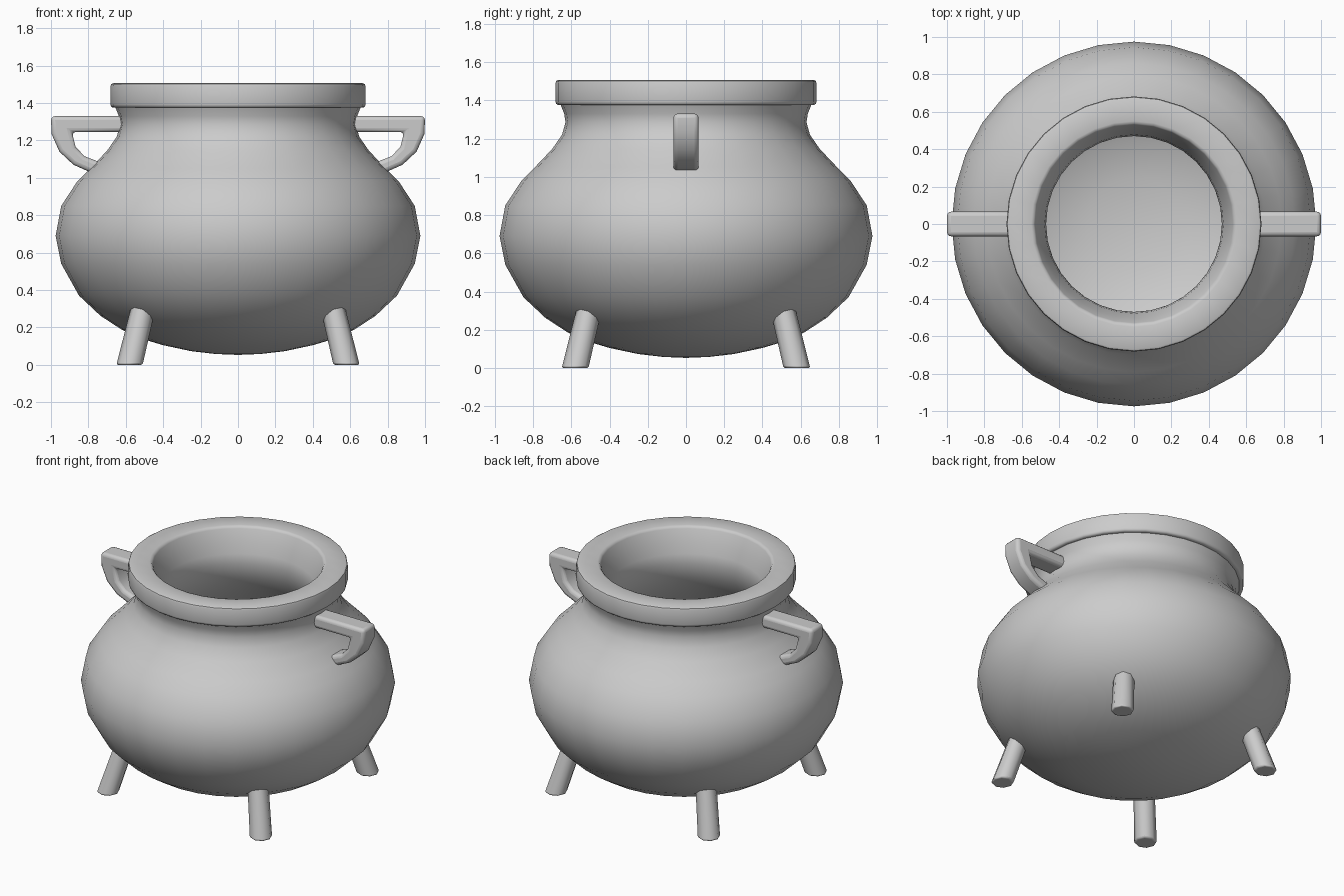
import bpy, bmesh, math
from mathutils import Vector

if "Cube" in bpy.data.objects:
    bpy.data.objects.remove(bpy.data.objects["Cube"])


def finish(name, bm, bevel=0.0, angle=40):
    bmesh.ops.recalc_face_normals(bm, faces=bm.faces)
    mesh = bpy.data.meshes.new(name)
    bm.to_mesh(mesh)
    bm.free()
    ob = bpy.data.objects.new(name, mesh)
    bpy.context.collection.objects.link(ob)
    if bevel:
        mod = ob.modifiers.new("soft_edges", 'BEVEL')
        mod.width = bevel
        mod.segments = 3
        mod.limit_method = 'ANGLE'
        mod.angle_limit = math.radians(50)
    bpy.ops.object.select_all(action='DESELECT')
    ob.select_set(True)
    bpy.context.view_layer.objects.active = ob
    bpy.ops.object.shade_smooth_by_angle(angle=math.radians(angle))
    return ob


def lathe(name, profile, sides=32):
    bm = bmesh.new()
    verts = [bm.verts.new((r, 0, z)) for r, z in profile]
    edges = [bm.edges.new(p) for p in zip(verts, verts[1:])]
    bmesh.ops.spin(bm, geom=verts + edges, cent=(0, 0, 0), axis=(0, 0, 1),
                   angle=math.tau, steps=sides, use_merge=True)
    bmesh.ops.remove_doubles(bm, verts=bm.verts, dist=1e-4)
    return finish(name, bm)


# Pot: outer belly, neck, thick rim, then the hollow inside
outer = [(0, .053), (.12, .058), (.25, .073), (.4, .105), (.5, .135), (.62, .187),
         (.735, .262), (.85, .37), (.945, .54), (.975, .69), (.945, .85),
         (.86, .98), (.79, 1.05), (.7, 1.145), (.648, 1.22), (.63, 1.285),
         (.637, 1.33), (.655, 1.375)]
rim = [(.67, 1.375), (.679, 1.382), (.682, 1.393), (.682, 1.49), (.678, 1.501),
       (.668, 1.506), (.55, 1.506), (.537, 1.502), (.529, 1.49)]
inner = [(.505, 1.41), (.478, 1.34), (.47, 1.275), (.495, 1.17), (.57, 1.05),
         (.67, .945), (.745, .865), (.8, .78), (.817, .69), (.79, .58), (.72, .465),
         (.6, .355), (.45, .275), (.25, .228), (0, .21)]
lathe("cauldron_pot", outer + rim + inner)

# Side handles: bevelled loop brackets, mirrored across x
bracket = [(.57, 1.33), (1.0, 1.33), (.997, 1.235), (.955, 1.14), (.88, 1.07),
           (.79, 1.03), (.69, 1.0), (.68, 1.07), (.75, 1.088), (.82, 1.115),
           (.868, 1.165), (.888, 1.245), (.57, 1.245)]
for side, label in ((1, "right"), (-1, "left")):
    bm = bmesh.new()
    face = bm.faces.new([bm.verts.new((side * x, -.066, z)) for x, z in bracket])
    ext = bmesh.ops.extrude_face_region(bm, geom=[face])
    moved = [v for v in ext["geom"] if isinstance(v, bmesh.types.BMVert)]
    bmesh.ops.translate(bm, verts=moved, vec=(0, .132, 0))
    finish(label + "_handle", bm, bevel=.022)

# Four splayed legs, sunk into the belly wall
for sx, lx in ((1, "right"), (-1, "left")):
    for sy, ly in ((-1, "front"), (1, "back")):
        bm = bmesh.new()
        bmesh.ops.create_cone(bm, cap_ends=True, segments=8,
                              radius1=.07, radius2=.066, depth=.33)
        for v in bm.verts:
            z = v.co.z + .165
            shift = .58 - .24 * z
            v.co = Vector((v.co.x + sx * shift, v.co.y + sy * shift, z))
        finish(f"{ly}_{lx}_leg", bm, bevel=.01, angle=50)
